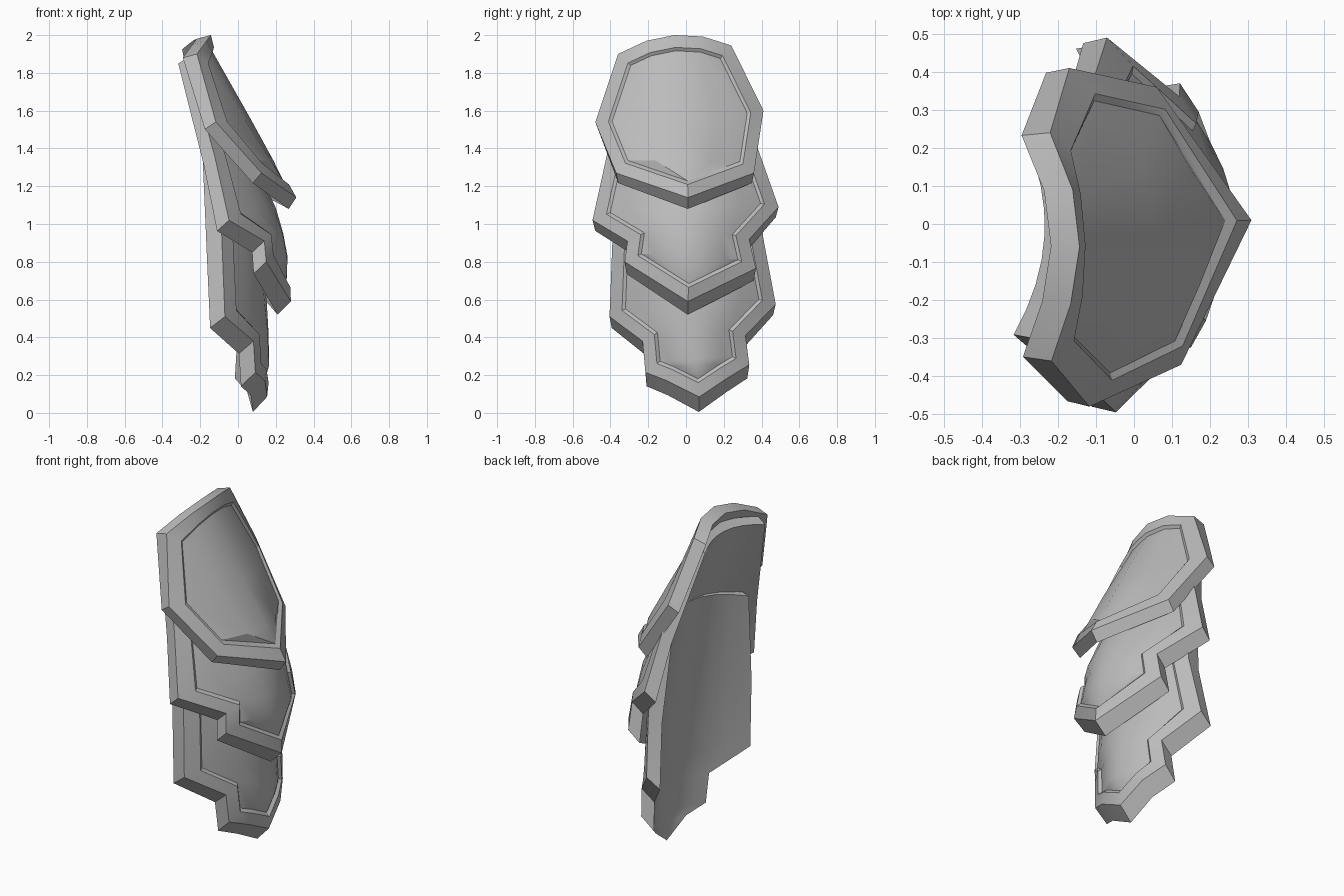
import bpy, math
from mathutils import Vector

if "Cube" in bpy.data.objects:
    bpy.data.objects.remove(bpy.data.objects["Cube"])

steel = bpy.data.materials.new("grey_metal")
steel.diffuse_color = (0.5, 0.5, 0.5, 1)
steel.use_nodes = True
steel.node_tree.nodes["Principled BSDF"].inputs["Base Color"].default_value = steel.diffuse_color


def spine_x(spine, z):
    """Centre line depth at height z, from (z, x) points."""
    for (z0, x0), (z1, x1) in zip(spine, spine[1:]):
        if z <= z1 or (z1, x1) == spine[-1]:
            return x0 + (x1 - x0) * (z - z0) / (z1 - z0)


def inset(loop, d):
    """Mitred inward offset of a closed clockwise (y, z) loop."""
    out = []
    for i, p in enumerate(loop):
        a = (p - loop[i - 1]).normalized()
        b = (loop[(i + 1) % len(loop)] - p).normalized()
        na, nb = Vector((a.y, -a.x)), Vector((b.y, -b.x))
        m = (na + nb).normalized()
        out.append(p + m * d / max(m.dot(na), 0.5))
    return out


def plate(name, left, right, tip, crown, spine, curve, mid, low, high, dome, N):
    """Curved plate: raised rim, sunken panel, side wall and back.
    left and right run from top to bottom as (y, z); crown lifts the top edge.
    The cross-section is a parabola centred on y = mid.
    low and high are the (x, z) thickness offsets at the tip and the top."""
    L, R = [Vector(p) for p in left], [Vector(p) for p in right]
    top = []
    for i in range(N + 1):
        t = i / N
        top.append(L[0].lerp(R[0], t) + Vector((0, crown * (1 - (2 * t - 1) ** 2))))
    loop = top + R[1:] + [Vector(tip)] + L[:0:-1]
    n, rows = len(loop), len(L)
    z_low, z_high = tip[1], L[0].y
    verts, faces = [], []

    def surf(p, depth=0.0):
        return Vector((spine_x(spine, p.y) - curve * (p.x - mid) ** 2 - depth, p.x, p.y))

    def to_back(v):
        t = min(1, max(0, (v.z - z_low) / (z_high - z_low)))
        d = Vector(low).lerp(Vector(high), t)
        return Vector((v.x + d.x, v.y * 0.97, v.z + d.y))

    def add_loop(pts):
        start = len(verts)
        verts.extend(pts)
        return list(range(start, start + n))

    def bridge(a, b):
        for i in range(n):
            j = (i + 1) % n
            faces.append((a[i], a[j], b[j], b[i]))

    def fill(ids, pts, place, flip):
        """Rows of quads between left and right edges, fanned to the tip."""
        grid = [ids[:N + 1]]
        for r in range(1, rows):
            li, ri = n - r, N + r
            row = [ids[li]]
            for i in range(1, N):
                row.append(len(verts))
                verts.append(place(pts[li].lerp(pts[ri], i / N), math.sin(math.pi * i / N)))
            grid.append(row + [ids[ri]])
        quads = [(a[i], b[i], b[i + 1], a[i + 1])
                 for a, b in zip(grid, grid[1:]) for i in range(N)]
        t = ids[N + rows]
        quads += [(grid[-1][i], t, grid[-1][i + 1]) for i in range(N)]
        faces.extend(q[::-1] if flip else q for q in quads)

    rim_in, panel = inset(loop, 0.065), inset(loop, 0.083)
    outer = add_loop([surf(p) for p in loop])
    rim = add_loop([surf(p) for p in rim_in])
    sunk = add_loop([surf(p, 0.02) for p in panel])
    rear = add_loop([to_back(surf(p)) for p in loop])
    bridge(rear, outer)
    bridge(outer, rim)
    bridge(rim, sunk)
    fill(sunk, panel, lambda p, s: surf(p, 0.02 - dome * s), False)
    fill(rear, loop, lambda p, s: to_back(surf(p)), True)

    me = bpy.data.meshes.new(name)
    me.from_pydata(verts, [], faces)
    me.materials.append(steel)
    ob = bpy.data.objects.new(name, me)
    bpy.context.collection.objects.link(ob)
    bpy.ops.object.select_all(action='DESELECT')
    bpy.context.view_layer.objects.active = ob
    ob.select_set(True)
    bpy.ops.object.mode_set(mode='EDIT')
    bpy.ops.mesh.select_all(action='SELECT')
    bpy.ops.mesh.normals_make_consistent(inside=False)
    bpy.ops.object.mode_set(mode='OBJECT')
    bpy.ops.object.shade_smooth_by_angle(angle=math.radians(28))


# Rounded upper plate
plate("upper_plate",
      [(-0.36, 1.90), (-0.48, 1.54), (-0.37, 1.27)],
      [(0.24, 1.945), (0.41, 1.60), (0.36, 1.27)],
      (0.01, 1.14), 0.078,
      [(1.14, 0.312), (1.94, -0.13), (2.01, -0.145)], 1.1, -0.045,
      (-0.04, -0.06), (-0.075, -0.02), 0.005, 4)

# Stepped middle plate
plate("middle_plate",
      [(-0.30, 1.88), (-0.42, 1.36), (-0.495, 1.02), (-0.31, 0.91), (-0.325, 0.80)],
      [(0.24, 1.90), (0.38, 1.40), (0.49, 1.09), (0.335, 0.92), (0.37, 0.765)],
      (0.01, 0.59), 0.03,
      [(0.59, 0.28), (0.76, 0.275), (1.03, 0.225), (1.13, 0.18), (1.90, -0.175)],
      1.12, 0.0, (-0.07, -0.07), (-0.05, -0.03), 0.02, 8)

# Stepped lower plate
plate("lower_plate",
      [(-0.33, 1.40), (-0.39, 0.90), (-0.405, 0.51), (-0.23, 0.38), (-0.215, 0.215), (-0.10, 0.17)],
      [(0.35, 1.42), (0.41, 0.92), (0.475, 0.575), (0.315, 0.41), (0.335, 0.255), (0.22, 0.185)],
      (0.07, 0.085), 0.05,
      [(0.08, 0.155), (0.18, 0.165), (0.36, 0.165), (0.55, 0.155), (0.92, 0.125), (1.45, 0.045)],
      1.17, 0.035, (-0.075, -0.08), (-0.085, -0.02), 0.02, 8)
